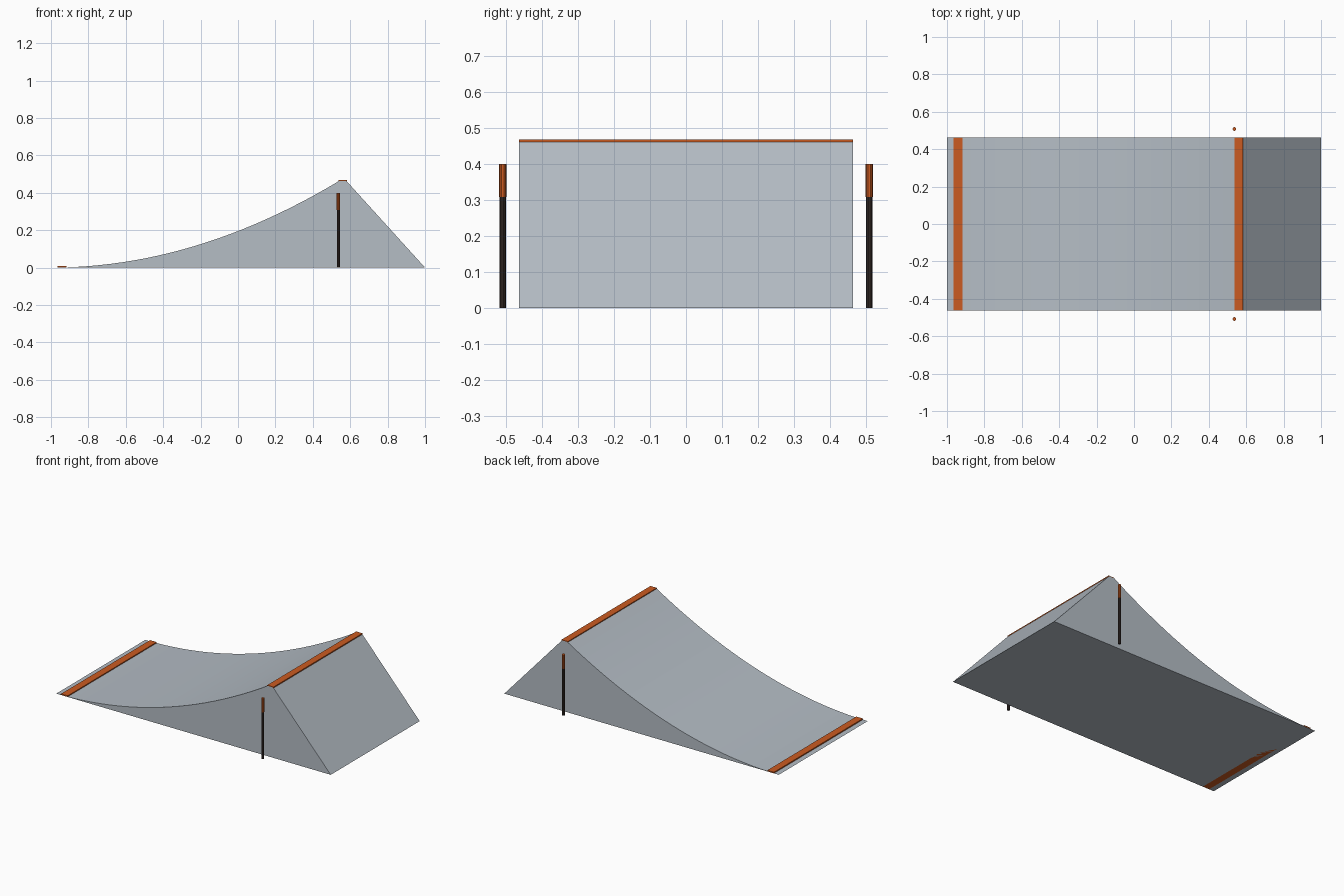
import bpy, bmesh, math

if "Cube" in bpy.data.objects:
    bpy.data.objects.remove(bpy.data.objects["Cube"])

def material(name, rgb):
    m = bpy.data.materials.new(name)
    m.diffuse_color = (*rgb, 1)
    m.use_nodes = True
    m.node_tree.nodes["Principled BSDF"].inputs["Base Color"].default_value = m.diffuse_color
    return m

grey = material("ramp grey", (0.46, 0.51, 0.56))
orange = material("marker orange", (0.60, 0.105, 0.015))
brown = material("dark pole", (0.045, 0.03, 0.025))

HALF_W = 0.463
LIP_X, LIP_Z = 0.54, 0.463

def curve_z(x):
    return LIP_Z * ((x + 1) / (LIP_X + 1)) ** 2

def extrude_profile(name, pts, half, mat):
    """Prism along y from an x-z outline."""
    bm = bmesh.new()
    face = bm.faces.new([bm.verts.new((x, -half, z)) for x, z in pts])
    new = bmesh.ops.extrude_face_region(bm, geom=[face])["geom"]
    bmesh.ops.translate(bm, vec=(0, 2 * half, 0),
                        verts=[v for v in new if isinstance(v, bmesh.types.BMVert)])
    bmesh.ops.recalc_face_normals(bm, faces=bm.faces)
    me = bpy.data.meshes.new(name)
    bm.to_mesh(me)
    bm.free()
    ob = bpy.data.objects.new(name, me)
    bpy.context.collection.objects.link(ob)
    me.materials.append(mat)
    return ob

# Ramp body: curved take-off, flat lip, straight back slope
N = 24
xs = [-1 + (LIP_X + 1) * i / N for i in range(N + 1)]
outline = [(x, curve_z(x)) for x in xs] + [(0.58, LIP_Z), (1, 0)]
extrude_profile("ramp_body", outline, HALF_W, grey)

# Painted strips at the entry and the lip
for name, x0, x1, z0, z1 in (("entry_strip", -0.965, -0.917, 0.0, 0.008),
                             ("lip_strip", 0.537, 0.583, 0.460, 0.467)):
    extrude_profile(name, [(x0, z0), (x1, z0), (x1, z1), (x0, z1)], HALF_W, orange)

# Marker poles with orange tips on both sides
def cylinder(name, r, z0, z1, y, mat):
    bpy.ops.mesh.primitive_cylinder_add(vertices=10, radius=r, depth=z1 - z0,
                                        location=(0.537, y, (z0 + z1) / 2))
    ob = bpy.context.object
    ob.name = name
    ob.data.materials.append(mat)

for side, y in (("front", -0.508), ("back", 0.508)):
    cylinder(side + "_pole", 0.0085, 0, 0.31, y, brown)
    cylinder(side + "_pole_tip", 0.010, 0.308, 0.40, y, orange)
